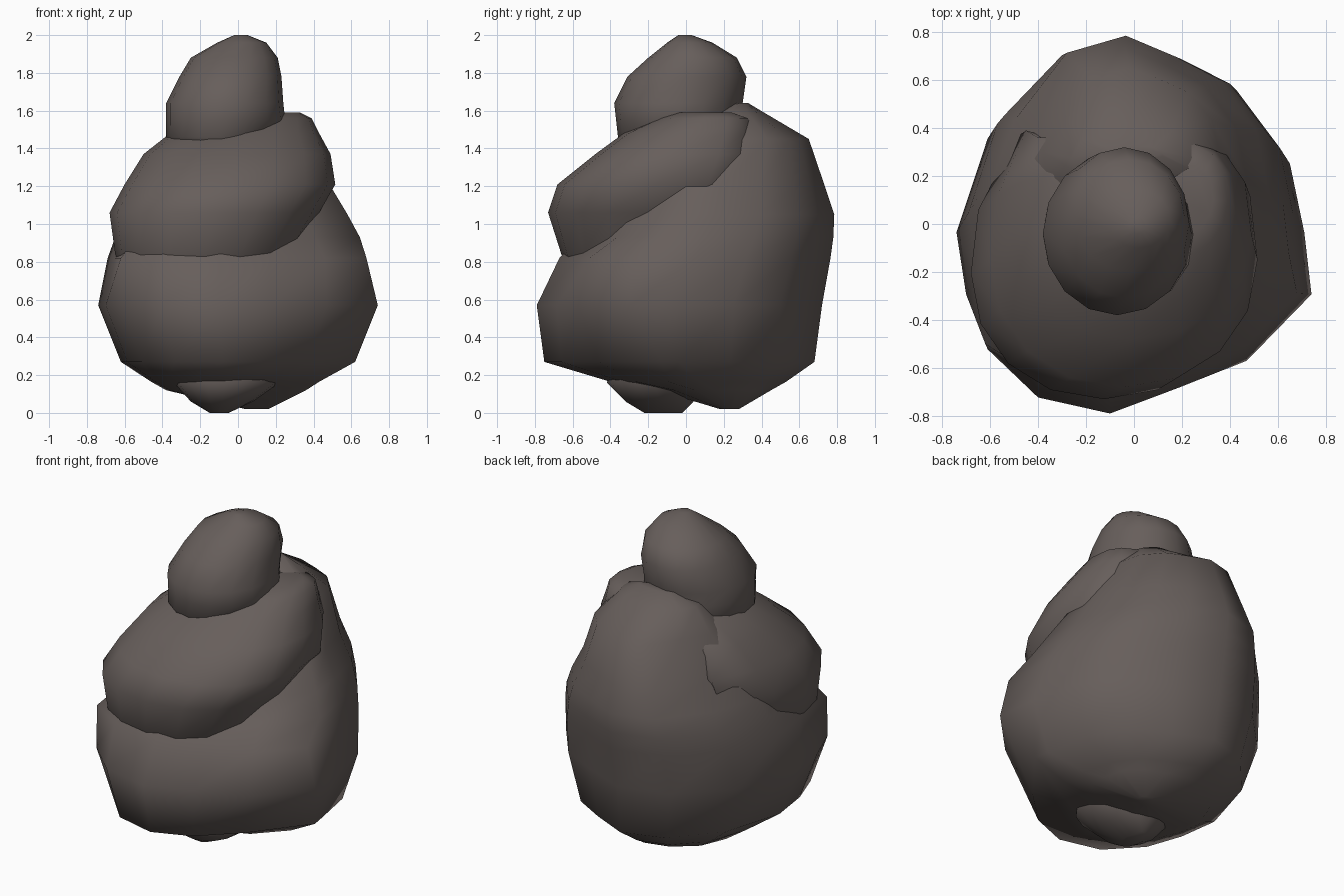
import bpy, bmesh, math

SIDES = 16

stone = bpy.data.materials.new("dark_brown_grey_stone")
stone.diffuse_color = (0.135, 0.113, 0.105, 1)


def oval(front=2.0, back=2.0):
    """Unit superellipse; a power above 2 makes that half boxier."""
    pts = []
    for i in range(SIDES):
        a = 2 * math.pi * i / SIDES
        c, s = math.cos(a), math.sin(a)
        e = 2 / (back if s > 0 else front)
        pts.append((math.copysign(abs(c) ** e, c), math.copysign(abs(s) ** e, s)))
    return pts


def rock(name, outline, rings, chips={}):
    """Loft a smooth boulder through rings of (z, x_min, x_max, y_min, y_max).
    chips moves single corners: (ring, corner) -> (x, y)."""
    bm = bmesh.new()
    loops = [[bm.verts.new(((x0 + x1) / 2 + u * (x1 - x0) / 2,
                            (y0 + y1) / 2 + v * (y1 - y0) / 2, z))
              for u, v in outline]
             for z, x0, x1, y0, y1 in rings]
    for (r, c), xy in chips.items():
        loops[r][c].co.xy = xy
    n = len(outline)
    for low, high in zip(loops, loops[1:]):
        for i in range(n):
            j = (i + 1) % n
            bm.faces.new((low[i], low[j], high[j], high[i]))
    bm.faces.new(loops[0][::-1])
    bm.faces.new(loops[-1])
    for f in bm.faces:
        f.smooth = True
    mesh = bpy.data.meshes.new(name)
    bm.to_mesh(mesh)
    bm.free()
    mesh.materials.append(stone)
    obj = bpy.data.objects.new(name, mesh)
    bpy.context.collection.objects.link(obj)
    return obj


# Small stone on top
rock("top_rock", oval(), [
    (1.40, -0.33, 0.15, -0.32, 0.24),
    (1.46, -0.38, 0.19, -0.36, 0.28),
    (1.55, -0.38, 0.25, -0.37, 0.28),
    (1.64, -0.38, 0.24, -0.38, 0.30),
    (1.78, -0.31, 0.23, -0.31, 0.32),
    (1.88, -0.25, 0.21, -0.20, 0.27),
    (1.96, -0.11, 0.15, -0.10, 0.14),
    (2.00, -0.02, 0.05, -0.04, 0.03)])

# Tilted middle boulder, high at the back right
rock("middle_rock", oval(2.1, 2.8), [
    (0.70, -0.58, 0.20, -0.60, 0.05),
    (0.84, -0.65, 0.30, -0.66, 0.18),
    (1.06, -0.68, 0.43, -0.73, 0.32),
    (1.21, -0.60, 0.515, -0.68, 0.38),
    (1.37, -0.50, 0.49, -0.48, 0.39),
    (1.48, -0.36, 0.43, -0.33, 0.38),
    (1.56, -0.15, 0.39, -0.15, 0.34),
    (1.59, 0.02, 0.33, -0.05, 0.25)],
    {(2, 6): (-0.49, 0.36), (3, 6): (-0.45, 0.39), (4, 6): (-0.40, 0.36)})

# Big irregular boulder forming the body, leaning to the back as it rises
body_outline = [(0.74, -0.27), (0.71, 0), (0.65, 0.3), (0.46, 0.56), (0.23, 0.68),
                (-0.03, 0.79), (-0.34, 0.7), (-0.61, 0.41), (-0.74, 0), (-0.70, -0.27),
                (-0.61, -0.51), (-0.4, -0.72), (-0.1, -0.79), (0.18, -0.68), (0.47, -0.56)]
rock("body_rock", [(x / 0.74, y / 0.79) for x, y in body_outline], [
    (0.02, 0.04, 0.16, 0.18, 0.28),
    (0.12, -0.38, 0.36, -0.15, 0.45),
    (0.165, -0.46, 0.43, -0.40, 0.53),
    (0.27, -0.62, 0.63, -0.75, 0.68),
    (0.57, -0.74, 0.74, -0.79, 0.72),
    (0.82, -0.69, 0.69, -0.67, 0.765),
    (0.93, -0.65, 0.645, -0.56, 0.78),
    (1.05, -0.60, 0.58, -0.47, 0.785),
    (1.20, -0.52, 0.49, -0.36, 0.735),
    (1.45, -0.38, 0.37, -0.05, 0.65),
    (1.58, -0.26, 0.25, 0.12, 0.43),
    (1.64, -0.12, 0.12, 0.26, 0.33)],
    {(3, 0): (0.62, -0.13), (3, 13): (0.15, -0.66), (3, 14): (0.36, -0.46),  # undercut right
     (5, 0): (0.68, -0.29), (5, 14): (0.46, -0.51),      # front right edge
     (5, 10): (-0.62, -0.50), (5, 11): (-0.40, -0.64),   # front left edge
     (7, 7): (-0.50, 0.43), (8, 7): (-0.40, 0.41), (9, 7): (-0.28, 0.45)})

# Small stone underneath
rock("bottom_rock", oval(), [
    (0.00, -0.15, -0.05, -0.22, -0.02),
    (0.06, -0.25, 0.08, -0.32, 0.04),
    (0.16, -0.34, 0.22, -0.42, 0.09),
    (0.30, -0.30, 0.20, -0.35, 0.08)])
